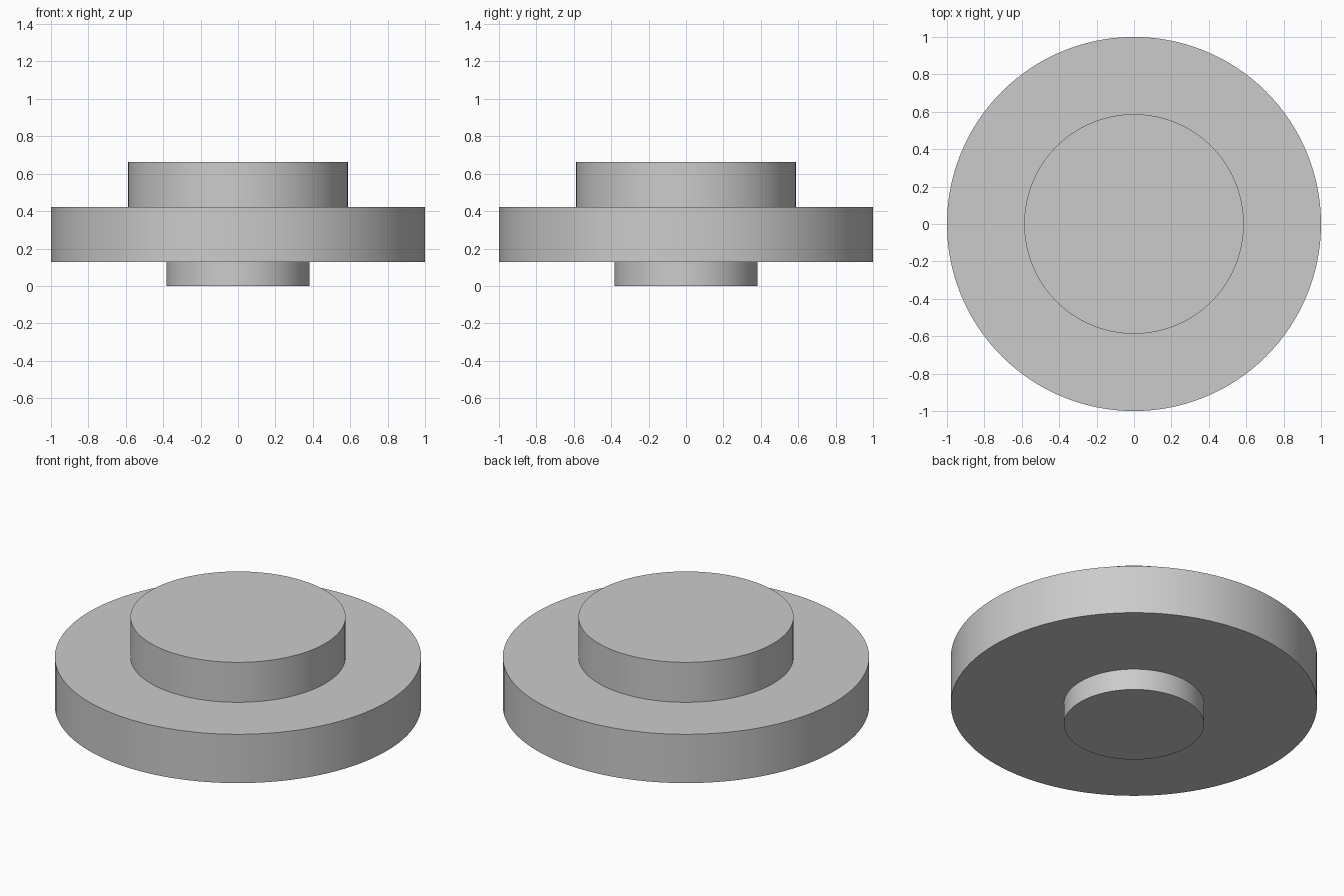
import bpy, bmesh, math

if "Cube" in bpy.data.objects:
    bpy.data.objects.remove(bpy.data.objects["Cube"])

SEGMENTS = 128

# Stepped outline (radius, height): lower boss, wide flange, upper boss
PROFILE = [(0, 0), (0.383, 0), (0.383, 0.128), (1.0, 0.128),
           (1.0, 0.422), (0.587, 0.422), (0.587, 0.663), (0, 0.663)]

grey = bpy.data.materials.new("plain_grey")
grey.diffuse_color = (0.6, 0.6, 0.6, 1)
grey.use_nodes = True
grey.node_tree.nodes["Principled BSDF"].inputs["Base Color"].default_value = grey.diffuse_color

# Revolve the outline into one closed solid
bm = bmesh.new()
points = [bm.verts.new((r, 0, z)) for r, z in PROFILE]
edges = [bm.edges.new(pair) for pair in zip(points, points[1:])]
bmesh.ops.spin(bm, geom=points + edges, cent=(0, 0, 0), axis=(0, 0, 1),
               angle=math.tau, steps=SEGMENTS, use_merge=True)
bmesh.ops.remove_doubles(bm, verts=bm.verts, dist=1e-4)
bmesh.ops.recalc_face_normals(bm, faces=bm.faces)

mesh = bpy.data.meshes.new("stepped_flange")
bm.to_mesh(mesh)
bm.free()
mesh.materials.append(grey)
flange = bpy.data.objects.new("stepped_flange", mesh)
bpy.context.collection.objects.link(flange)

# Round walls smooth, step rims sharp
bpy.context.view_layer.objects.active = flange
flange.select_set(True)
bpy.ops.object.shade_smooth_by_angle(angle=math.radians(30))
